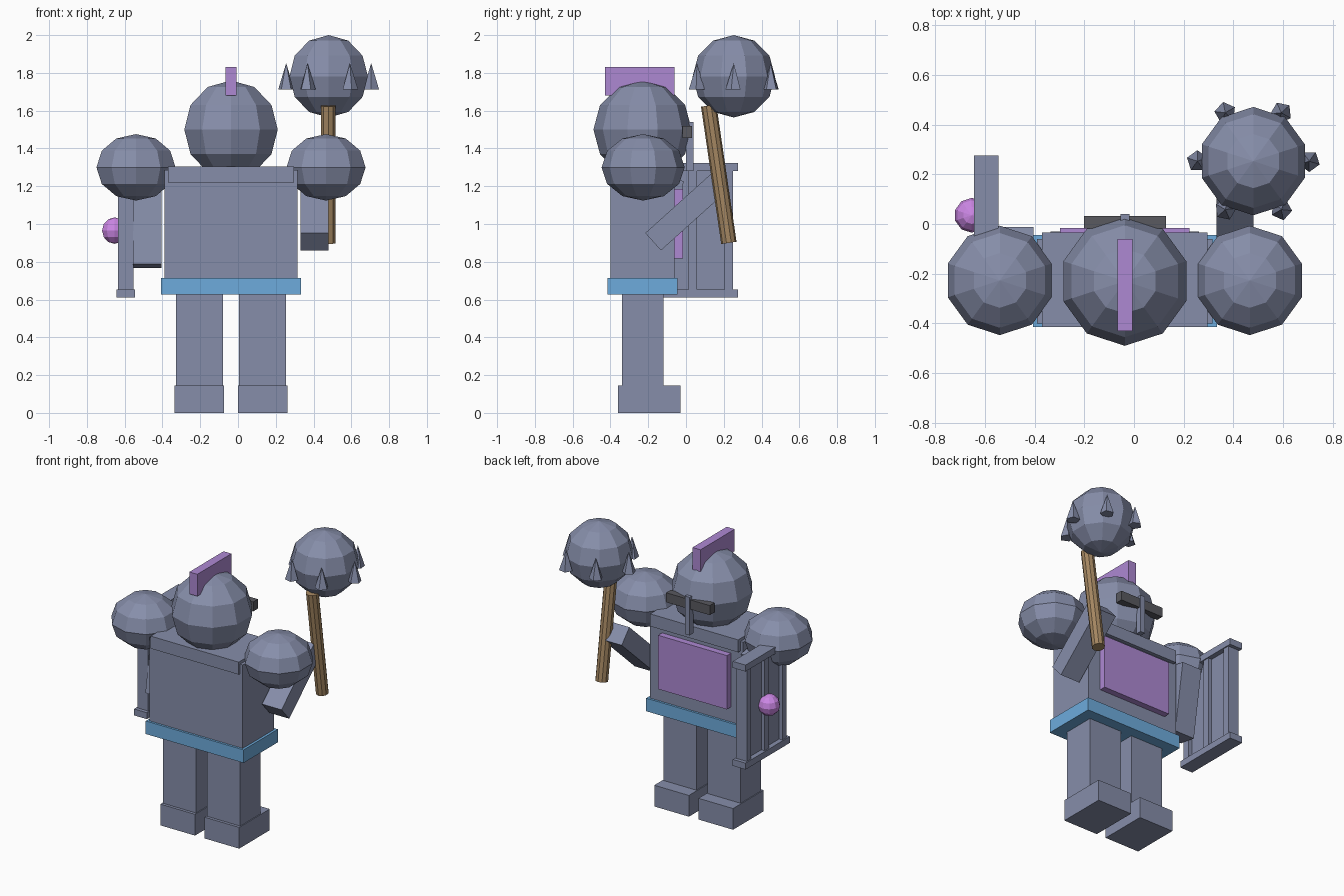
import bpy, bmesh, math
from mathutils import Matrix, Vector

if "Cube" in bpy.data.objects:
    bpy.data.objects.remove(bpy.data.objects["Cube"], do_unlink=True)


def material(name, rgb):
    m = bpy.data.materials.new(name)
    m.use_nodes = True
    m.diffuse_color = (*rgb, 1)
    m.node_tree.nodes["Principled BSDF"].inputs["Base Color"].default_value = (*rgb, 1)
    return m


STEEL = material("blue_grey_steel", (0.24, 0.27, 0.40))
BLUE = material("belt_blue", (0.155, 0.41, 0.72))
PURPLE = material("purple", (0.42, 0.25, 0.65))
PINK = material("bright_violet", (0.60, 0.24, 0.78))
WOOD = material("brown_wood", (0.37, 0.24, 0.12))
DARK = material("dark_iron", (0.10, 0.10, 0.115))
MID = -0.037   # body centre line in x
DEPTH = -0.23  # body centre line in y


def finish(name, bm, mat):
    me = bpy.data.meshes.new(name)
    bm.to_mesh(me)
    bm.free()
    me.materials.append(mat)
    ob = bpy.data.objects.new(name, me)
    bpy.context.collection.objects.link(ob)
    return ob


def box(name, x, y, z, mat, tilt=0):
    """Box from its x, y and z ranges, tilted about x through its centre."""
    bm = bmesh.new()
    bmesh.ops.create_cube(bm, size=1)
    size = [b - a for a, b in (x, y, z)]
    mid = [(a + b) / 2 for a, b in (x, y, z)]
    bm.transform(Matrix.Translation(mid) @ Matrix.Rotation(math.radians(tilt), 4, 'X')
                 @ Matrix.Diagonal((*size, 1)))
    return finish(name, bm, mat)


def ball(name, centre, r, mat, squash=1):
    """Faceted ball with corners on the y axis."""
    bm = bmesh.new()
    bmesh.ops.create_uvsphere(bm, u_segments=10, v_segments=6, radius=r)
    if max(v.co.x for v in bm.verts) > max(v.co.y for v in bm.verts):
        bm.transform(Matrix.Rotation(math.pi / 2, 4, 'Z'))
    bm.transform(Matrix.Translation(centre) @ Matrix.Diagonal((1, 1, squash, 1)))
    return finish(name, bm, mat)


def rod(name, start, end, r1, r2, sides, mat, turn=0):
    a, b = Vector(start), Vector(end)
    bm = bmesh.new()
    bmesh.ops.create_cone(bm, cap_ends=True, segments=sides, radius1=r1, radius2=r2,
                          depth=(b - a).length)
    rot = (b - a).to_track_quat('Z', 'Y').to_matrix().to_4x4()
    bm.transform(Matrix.Translation((a + b) / 2) @ rot @ Matrix.Rotation(turn, 4, 'Z'))
    return finish(name, bm, mat)


# Legs, boots and shoulders, one per side
for side, s in (("left", 1), ("right", -1)):
    cx = MID + s * 0.167
    box(side + "_leg", (cx - 0.125, cx + 0.125), (-0.34, -0.12), (0.1, 0.66), STEEL)
    box(side + "_boot", (cx - 0.131, cx + 0.131), (-0.36, -0.03), (0, 0.145), STEEL)
    ball(side + "_shoulder", (MID + s * 0.503, -0.227, 1.30), 0.22, STEEL, 0.8)

# Torso, collar, belt and chest panel
box("torso", (MID - 0.353, MID + 0.353), (-0.40, -0.06), (0.66, 1.285), STEEL)
box("collar", (MID - 0.333, MID + 0.333), (-0.415, -0.035), (1.22, 1.305), STEEL)
box("belt", (MID - 0.37, MID + 0.37), (-0.415, -0.045), (0.626, 0.715), BLUE)
box("chest_panel", (MID - 0.26, MID + 0.26), (-0.07, -0.017), (0.817, 1.185), PURPLE)

# Helmet with crest, visor and nose guard
ball("helmet", (MID, DEPTH, 1.50), 0.26, STEEL)
box("crest", (MID - 0.03, MID + 0.03), (-0.43, -0.06), (1.68, 1.83), PURPLE)
box("visor", (MID - 0.165, MID + 0.165), (-0.018, 0.032), (1.455, 1.52), DARK)
box("nose_guard", (MID - 0.018, MID + 0.018), (0, 0.04), (1.28, 1.54), STEEL)

# Arms
box("left_arm", (0.332, 0.48), (-0.235, 0.24), (1.003, 1.127), STEEL, 42)
box("right_arm", (-0.555, -0.405), (-0.172, -0.048), (0.775, 1.24), STEEL, -9)

# Shield: thin panel, three uprights, two rails and a boss
box("shield_panel", (-0.61, -0.58), (-0.18, 0.25), (0.63, 1.3), STEEL)
for name, y in (("rear", -0.157), ("middle", 0.035), ("front", 0.227)):
    box("shield_upright_" + name, (-0.635, -0.553), (y - 0.023, y + 0.023), (0.63, 1.3), STEEL)
for name, z in (("bottom", 0.632), ("top", 1.302)):
    box("shield_rail_" + name, (-0.643, -0.546), (-0.205, 0.275), (z - 0.022, z + 0.022), STEEL)
ball("shield_boss", (-0.653, 0.035, 0.965), 0.07, PINK)

# Mace: handle, head and a ring of spikes
HEAD = Vector((0.48, 0.253, 1.782))
rod("mace_handle", (0.478, 0.227, 0.90), (0.478, 0.12, 1.627), 0.041, 0.041, 10, WOOD)
ball("mace_head", HEAD, 0.218, STEEL)
for i in range(6):
    a = i * math.pi / 3
    foot = HEAD + Vector((0.225 * math.cos(a), 0.225 * math.sin(a), -0.07))
    rod(f"mace_spike_{i + 1}", foot, foot + Vector((0, 0, 0.14)), 0.044, 0, 5, STEEL, a)
